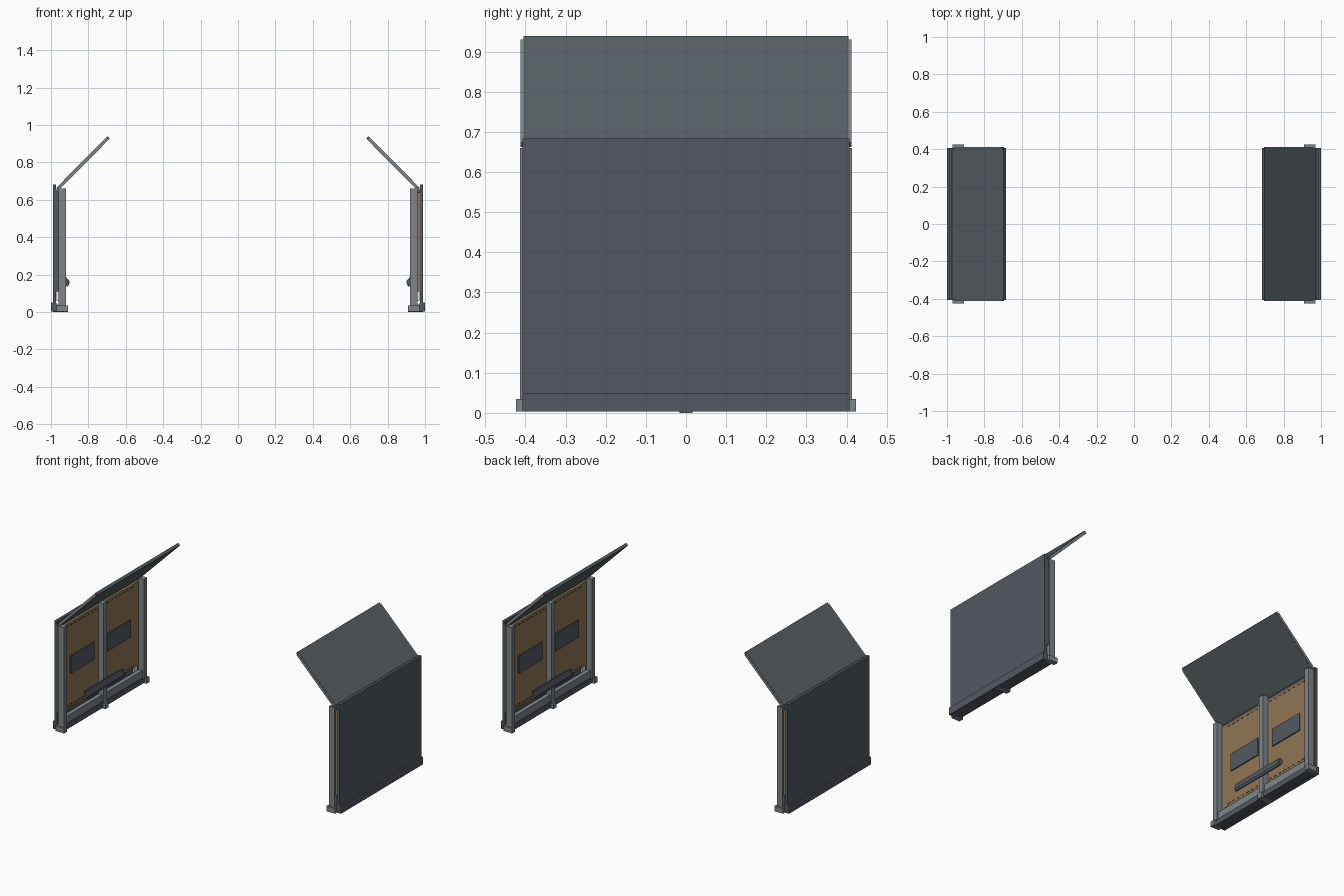
import bpy, bmesh, math

if "Cube" in bpy.data.objects:
    bpy.data.objects.remove(bpy.data.objects["Cube"])


def mat(name, rgb):
    m = bpy.data.materials.new(name)
    m.diffuse_color = (*rgb, 1)
    m.use_nodes = True
    m.node_tree.nodes["Principled BSDF"].inputs["Base Color"].default_value = m.diffuse_color
    return m


SLATE = mat("dark_slate", (0.085, 0.10, 0.12))
FLAP = mat("flap_grey", (0.095, 0.115, 0.125))
STEEL = mat("light_steel", (0.21, 0.235, 0.255))
WOOD = mat("brown_board", (0.28, 0.18, 0.088))
DARK = mat("shadow_slot", (0.035, 0.04, 0.045))
WHITE = mat("white_spacer", (0.85, 0.85, 0.85))


def prism(name, profile, y0, y1, material, turn):
    """Extrude an (x, z) outline along y; turn=-1 gives the facing copy."""
    bm = bmesh.new()
    a = [bm.verts.new((x * turn, y0 * turn, z)) for x, z in profile]
    b = [bm.verts.new((x * turn, y1 * turn, z)) for x, z in profile]
    n = len(a)
    bm.faces.new(a)
    bm.faces.new(b[::-1])
    for i in range(n):
        bm.faces.new((a[i], b[i], b[(i + 1) % n], a[(i + 1) % n]))
    bmesh.ops.recalc_face_normals(bm, faces=bm.faces)
    me = bpy.data.meshes.new(name)
    bm.to_mesh(me)
    bm.free()
    me.materials.append(material)
    ob = bpy.data.objects.new(name, me)
    bpy.context.collection.objects.link(ob)
    return ob


def box(name, x0, x1, y0, y1, z0, z1, material, turn):
    return prism(name, [(x0, z0), (x1, z0), (x1, z1), (x0, z1)], y0, y1, material, turn)


def sloped(name, p, q, t, y0, y1, material, turn):
    """Plate along the line p-q in the xz plane, t thick."""
    dx, dz = q[0] - p[0], q[1] - p[1]
    l = math.hypot(dx, dz)
    nx, nz = -dz / l * t / 2, dx / l * t / 2
    prof = [(p[0] + nx, p[1] + nz), (q[0] + nx, q[1] + nz),
            (q[0] - nx, q[1] - nz), (p[0] - nx, p[1] - nz)]
    return prism(name, prof, y0, y1, material, turn)


for side, t in (("left", 1), ("right", -1)):
    # outer armour slab and sill
    box(side + "_outer_slab", -0.99, -0.972, -0.407, 0.407, 0.03, 0.683, SLATE, t)
    box(side + "_base_skirt", -1.0, -0.97, -0.407, 0.407, 0.004, 0.05, SLATE, t)
    box(side + "_base_sill", -0.97, -0.925, -0.407, 0.407, 0.006, 0.04, SLATE, t)

    # sloped upper flap with edge strips
    sloped(side + "_flap", (-0.966, 0.657), (-0.692, 0.933), 0.018, -0.405, 0.405, FLAP, t)
    for s in (-1, 1):
        sloped(side + "_flap_edge", (-0.955, 0.668), (-0.70, 0.925), 0.016,
               s * 0.405, s * 0.412, STEEL, t)

    # board panel, closed by a cap at one end
    box(side + "_board", -0.972, -0.957, -0.385, 0.404, 0.11, 0.64, WOOD, t)
    box(side + "_board_cap", -0.972, -0.958, -0.404, -0.385, 0.11, 0.655, SLATE, t)

    # posts, rail and feet
    for s in (-1, 1):
        box(side + "_end_post", -0.96, -0.92, s * 0.38, s * 0.413, 0.035, 0.66, STEEL, t)
        box(side + "_end_foot", -0.97, -0.91, s * 0.393, s * 0.424, 0.003, 0.035, STEEL, t)
        box(side + "_spacer", -0.971, -0.959, s * 0.345, s * 0.375, 0.06, 0.11, WHITE, t)
    box(side + "_middle_post", -0.958, -0.922, -0.018, 0.018, 0.035, 0.66, STEEL, t)
    box(side + "_middle_foot", -0.99, -0.91, -0.016, 0.016, 0.0, 0.035, STEEL, t)
    box(side + "_bottom_rail", -0.957, -0.93, -0.38, 0.38, 0.04, 0.085, STEEL, t)

    # dark plates and slot rows on the boards
    for s in (-1, 1):
        c = s * 0.18
        box(side + "_window_plate", -0.958, -0.95, c - 0.117, c + 0.117, 0.32, 0.43, SLATE, t)
        for k in range(8):
            y = c - 0.14 + k * 0.04
            for z in (0.125, 0.622):
                box(side + "_slot", -0.958, -0.956, y - 0.012, y + 0.012,
                    z - 0.003, z + 0.003, DARK, t)

    # wedge-shaped handle bar with an end knob
    prism(side + "_handle_bar", [(-0.923, 0.185), (-0.915, 0.185), (-0.905, 0.148),
                                 (-0.91, 0.135), (-0.923, 0.14)], -0.21, 0.16, SLATE, t)
    knob = [(-0.915 + 0.014 * math.cos(i * math.pi / 6),
             0.158 + 0.02 * math.sin(i * math.pi / 6)) for i in range(12)]
    prism(side + "_handle_knob", knob, 0.16, 0.178, SLATE, t)
